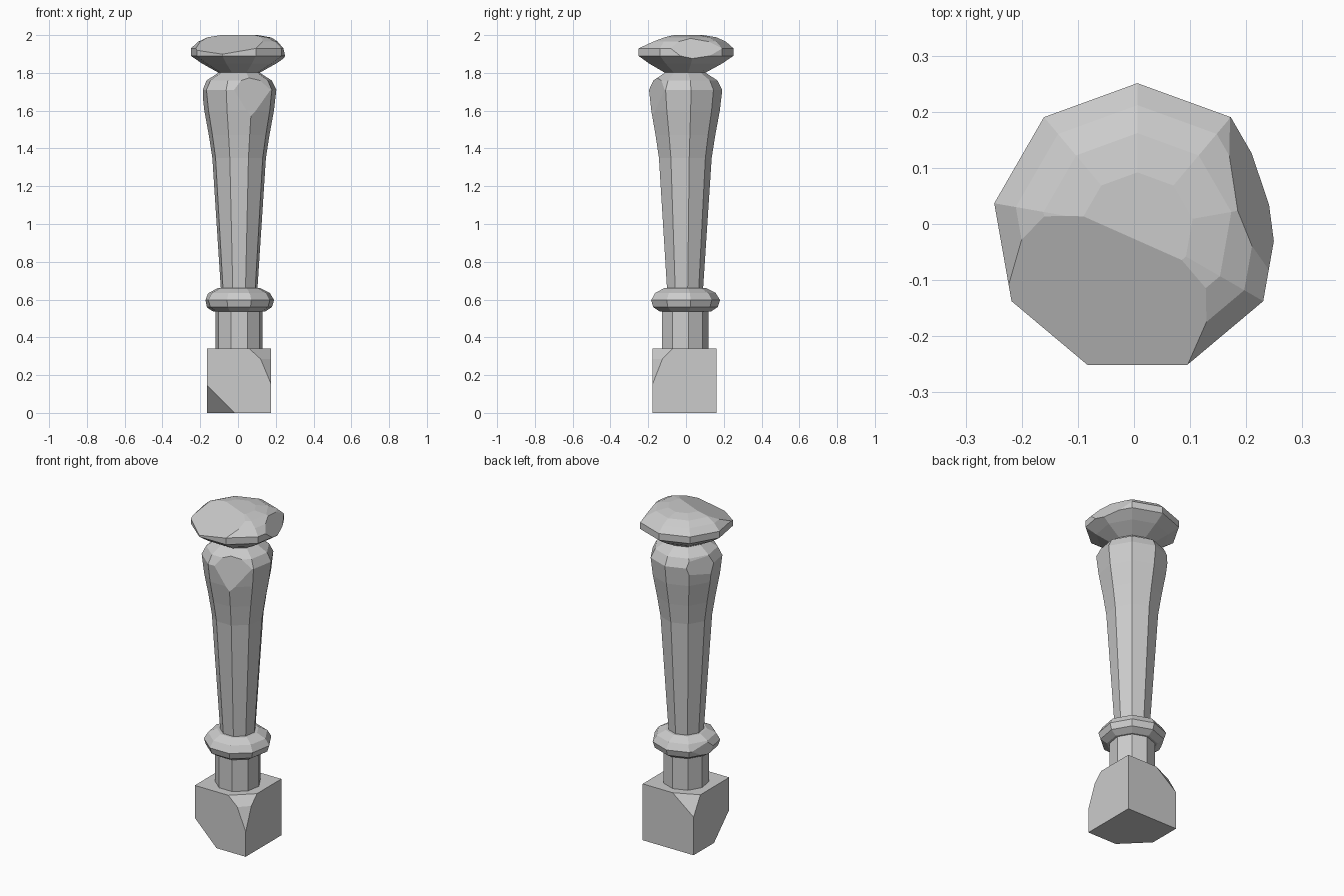
import bpy, bmesh, math
from mathutils import Vector

if "Cube" in bpy.data.objects:
    bpy.data.objects.remove(bpy.data.objects["Cube"])

CX, CY = 0.006, -0.008   # axis of the turned post
SIDES = 9


def chip(bm, a, b, c):
    """Slice off a chip along the plane through three points and close the cut."""
    a, b, c = Vector(a), Vector(b), Vector(c)
    n = (b - a).cross(c - a).normalized()
    zs = [v.co.z for v in bm.verts]
    if n.dot(Vector((CX, CY, (min(zs) + max(zs)) / 2)) - a) > 0:
        n = -n
    bmesh.ops.bisect_plane(bm, geom=bm.verts[:] + bm.edges[:] + bm.faces[:],
                           plane_co=a, plane_no=n, clear_outer=True)
    open_edges = [e for e in bm.edges if e.is_boundary]
    if open_edges:
        bmesh.ops.holes_fill(bm, edges=open_edges, sides=0)


def around(angle, dist, z, lean=0.0):
    """Three points of a near-vertical plane at a distance from the axis."""
    t = math.radians(angle)
    o = Vector((CX + dist * math.cos(t), CY + dist * math.sin(t), z))
    side = Vector((-math.sin(t), math.cos(t), 0))
    up = Vector((-lean * math.cos(t), -lean * math.sin(t), 1))
    return o, o + side, o + up


def finish(name, bm, chips):
    for planes in chips:
        chip(bm, *planes)
    bmesh.ops.recalc_face_normals(bm, faces=bm.faces[:])
    me = bpy.data.meshes.new(name)
    bm.to_mesh(me)
    bm.free()
    ob = bpy.data.objects.new(name, me)
    bpy.context.collection.objects.link(ob)


def turned(name, profile, chips=()):
    """Nine-sided lathe of (radius, z) points, listed bottom to top."""
    bm = bmesh.new()
    rings = []
    for r, z in profile:
        ring = []
        for i in range(SIDES):
            t = math.pi / 2 + 2 * math.pi * i / SIDES
            ring.append(bm.verts.new((CX + r * math.cos(t), CY + r * math.sin(t), z)))
        rings.append(ring)
    for lo, hi in zip(rings, rings[1:]):
        for i in range(SIDES):
            j = (i + 1) % SIDES
            bm.faces.new((lo[i], lo[j], hi[j], hi[i]))
    bm.faces.new(rings[0][::-1])
    bm.faces.new(rings[-1])
    finish(name, bm, chips)


# square foot with broken corners
bm = bmesh.new()
bmesh.ops.create_cube(bm, size=1)
for v in bm.verts:
    v.co = (CX + v.co.x * 0.34, CY + v.co.y * 0.34, 0.17 + v.co.z * 0.34)
L, R, F, B, T = CX - 0.17, CX + 0.17, CY - 0.17, CY + 0.17, 0.34
finish("foot_block", bm, [
    ((L + 0.145, F, 0), (L, F, 0.145), (L, F + 0.145, 0)),
    ((0.06, F, T), (0.12, F, 0.285), (R, -0.07, T)),
    ((0.12, F, 0.285), (R, F, 0.15), (R, -0.125, 0.285)),
    ((L + 0.14, B, T), (L, B, 0.23), (L, B - 0.065, T)),
])

# short neck above the foot
turned("lower_neck", [(0.126, 0.33), (0.126, 0.56)])

# rounded collar
turned("collar", [(0.14, 0.537), (0.176, 0.56), (0.188, 0.597), (0.165, 0.635), (0.115, 0.66)],
       [around(160, 0.166, 0.6)])

# tapering shaft with swollen top
turned("shaft", [(0.096, 0.62), (0.144, 1.35), (0.163, 1.47), (0.187, 1.60), (0.2, 1.71),
                 (0.175, 1.76), (0.12, 1.795), (0.1, 1.81)],
       [((0, -0.193, 1.67), (0.068, -0.176, 1.59), (0.16, -0.125, 1.67)),
        around(152, 0.178, 1.69, 0.15)])

# mushroom cap
turned("cap", [(0.1, 1.795), (0.2, 1.85), (0.259, 1.89), (0.259, 1.93), (0.22, 1.965),
               (0.17, 1.988), (0.1, 2.0)],
       [((0.16, 0.15, 1.97), (0.195, 0.0, 1.975), (0.245, 0.03, 1.87)),
        ((-0.22, -0.136, 1.92), (0.095, -0.25, 1.93), (-0.08, -0.25, 1.9))])
